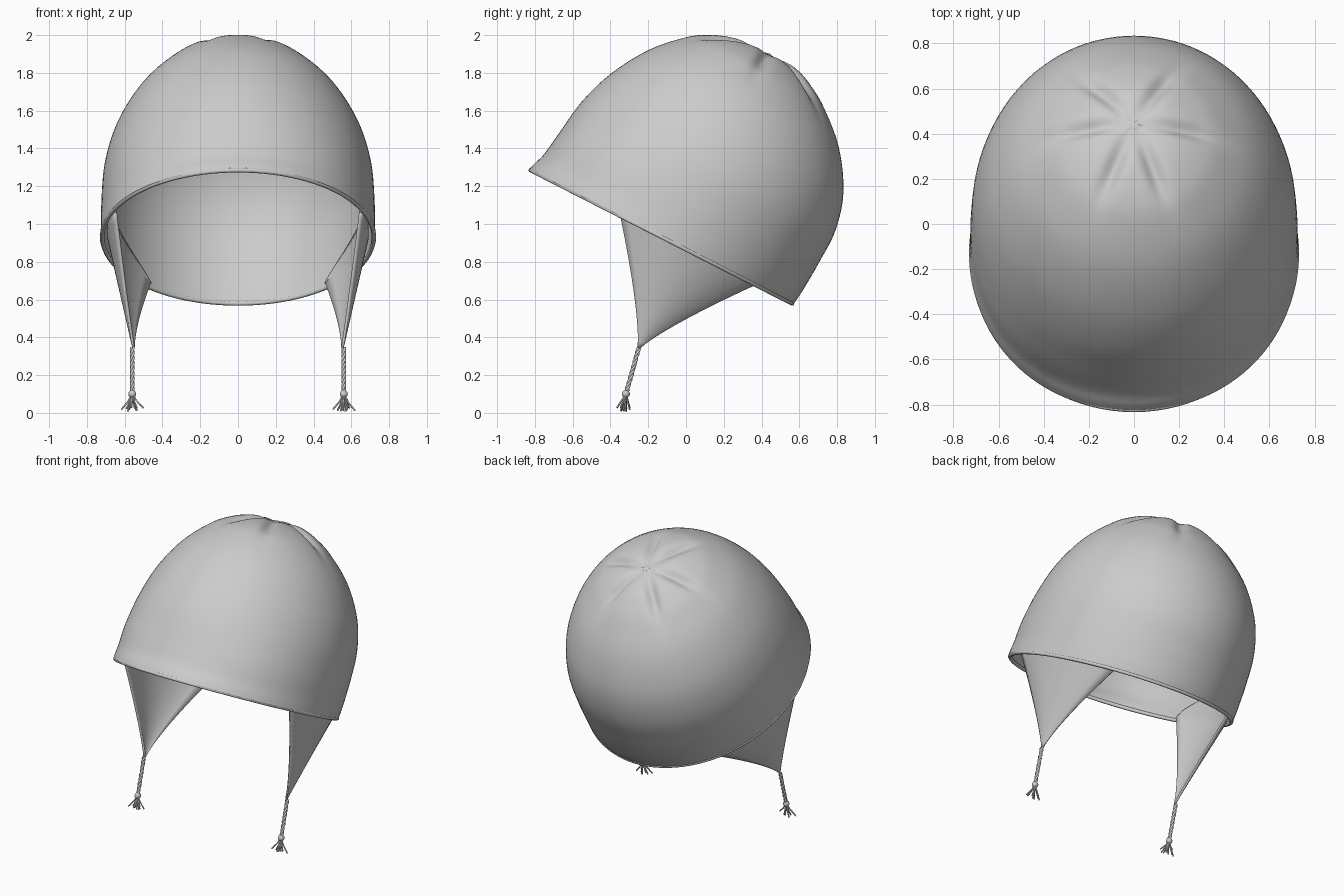
import bpy, bmesh, math, random
from mathutils import Vector

if "Cube" in bpy.data.objects:
    bpy.data.objects.remove(bpy.data.objects["Cube"])

random.seed(4)
TAU = 2 * math.pi
# Tilted frame of the brim: x, u runs to the back, n runs up to the crown
CENTRE = Vector((0, -0.13, 0.932))
U = Vector((0, 0.891, -0.4545))
N = Vector((0, 0.4545, 0.891))


def world(x, u, n):
    return CENTRE + Vector((x, 0, 0)) + U * u + N * n


def spline(rows, steps):
    """Catmull-Rom through rows of numbers."""
    out = []
    for i in range(len(rows) - 1):
        p0, p1 = rows[max(i - 1, 0)], rows[i]
        p2, p3 = rows[i + 1], rows[min(i + 2, len(rows) - 1)]
        for k in range(steps):
            t = k / steps
            out.append([0.5 * (2 * b + (c - a) * t + (2 * a - 5 * b + 4 * c - d) * t * t
                               + (3 * b - a - 3 * c + d) * t ** 3)
                        for a, b, c, d in zip(p0, p1, p2, p3)])
    out.append(list(rows[-1]))
    return out


def surface(name, grid, closed, pole=None, thickness=0.0, outward=None):
    bm = bmesh.new()
    vs = [[bm.verts.new(p) for p in row] for row in grid]
    cols = len(grid[0])
    for a, b in zip(vs, vs[1:]):
        for j in range(cols if closed else cols - 1):
            k = (j + 1) % cols
            bm.faces.new((a[j], a[k], b[k], b[j]))
    if pole is not None:
        top = bm.verts.new(pole)
        for j in range(cols):
            bm.faces.new((vs[-1][j], vs[-1][(j + 1) % cols], top))
    bm.normal_update()
    f = bm.faces[:][len(bm.faces) // 2]
    if outward is not None and f.normal.dot(f.calc_center_median() - outward) < 0:
        bmesh.ops.reverse_faces(bm, faces=bm.faces[:])
    me = bpy.data.meshes.new(name)
    bm.to_mesh(me)
    bm.free()
    me.shade_smooth()
    ob = bpy.data.objects.new(name, me)
    bpy.context.collection.objects.link(ob)
    if thickness:
        mod = ob.modifiers.new("thickness", 'SOLIDIFY')
        mod.thickness = thickness
        mod.offset = -1
    return ob


def tube(name, paths, radius, cyclic=False, sides=2):
    cu = bpy.data.curves.new(name, 'CURVE')
    cu.dimensions = '3D'
    cu.bevel_depth = radius
    cu.bevel_resolution = sides
    cu.use_fill_caps = True
    for pts in paths:
        sp = cu.splines.new('POLY')
        sp.points.add(len(pts) - 1)
        for p, co in zip(sp.points, pts):
            p.co = (*co, 1)
        sp.use_cyclic_u = cyclic
        sp.use_smooth = True
    ob = bpy.data.objects.new(name, cu)
    bpy.context.collection.objects.link(ob)


# Dome: height, front reach, back reach, half width
profile = [(0, -.785, .783, .728), (.04, -.775, .79, .727), (.11, -.752, .797, .725),
           (.26, -.73, .805, .722), (.45, -.70, .805, .705), (.65, -.63, .75, .648),
           (.85, -.51, .62, .535), (1.0, -.364, .455, .39), (1.07, -.255, .345, .285),
           (1.115, -.13, .245, .18), (1.134, -.01, .15, .085), (1.137, .05, .09, .02)]
FOLDS = [math.radians(a) for a in (60, 130, 183, 357, 246, 292)]


def dome_point(row, a):
    n, f, b, w = row
    # slightly squarer front corners low on the dome
    k = 1
    if math.sin(a) < 0:
        k += .025 * math.sin(2 * a) ** 2 * math.exp(-((n - .2) / .2) ** 2)
    x, u = k * w * math.cos(a), (f + b) / 2 + k * (b - f) / 2 * math.sin(a)
    # gathered folds around the crown
    dx, du = x, u - 0.07
    r = math.hypot(dx, du)
    th = math.atan2(du, dx)
    fade = min(1, r / 0.2) * math.exp(-(max(r - 0.24, 0) / 0.13) ** 2)
    dent = 0.012 * math.exp(-(r / 0.13) ** 2)
    for g in FOLDS:
        d = (th - g + math.pi) % TAU - math.pi
        if abs(d) < 1.2:
            dent += 0.032 * fade * math.exp(-(r * math.sin(d) / 0.036) ** 2)
    p = Vector((x, u, n))
    p -= (p - Vector((0, 0.04, 0.4))).normalized() * dent
    return world(*p)


SEG = 112
grid = [[dome_point(row, TAU * j / SEG) for j in range(SEG)] for row in spline(profile, 5)]
surface("hat_dome", grid, True, world(0, .07, 1.124), 0.018, CENTRE + N * 0.3)

# Rolled brim edge
tube("brim_edge", [[world(.719 * math.cos(TAU * i / 96), .776 * math.sin(TAU * i / 96), 0)
                    for i in range(96)]], 0.012, True, 3)

for side, sx in (("right", 1), ("left", -1)):
    # Ear flap: arched tab inside the dome, tapering below the brim to the cord
    tip = Vector((sx * .56, -.25, .345))

    def brim(s, n=.012):
        u = -.255 + .825 * s
        return world(sx * .692 * math.sqrt(1 - (u / .775) ** 2), u, n)

    mid = brim(.5)
    flap = [[brim(j / 16, .012 + h * .05 * math.sin(math.pi * j / 16) ** .7)
             for j in range(17)] for h in (4, 3, 2, 1)]
    for row in flap:    # pinch-free ends for the arched tab
        row[0], row[-1] = row[0] + N * .004, row[-1] + N * .004
    for i in range(19):
        t = i / 18
        base = mid.lerp(tip, t)
        k = .02 + .98 * (1 - t) ** 1.17
        flap.append([base + (brim(j / 16) - mid) * k for j in range(17)])
    surface("ear_flap_" + side, flap, False, None, 0.014, Vector((0, -.1, .7)))

    # Twisted cord
    end = Vector((sx * .56, -.318, .10))
    axis = (end - tip).normalized()
    e1 = Vector((1, 0, 0))
    e2 = axis.cross(e1)
    strands = []
    for s in range(3):
        pts = []
        for i in range(49):
            a = TAU * (i / 48 * 3 + s / 3)
            pts.append(tip.lerp(end, i / 48) + (e1 * math.cos(a) + e2 * math.sin(a)) * .006)
        strands.append(pts)
    tube("cord_" + side, strands, .007)

    # Knot
    bpy.ops.mesh.primitive_uv_sphere_add(segments=16, ring_count=10, radius=.021, location=end)
    knot = bpy.context.object
    knot.name = "knot_" + side
    bpy.ops.object.shade_smooth()

    # Frayed tassel threads
    threads = []
    for i in range(11):
        a = TAU * i / 11
        spread = random.uniform(.02, .04) if i % 3 else .06
        low = Vector((end.x + spread * math.cos(a), end.y - .015 + .6 * spread * math.sin(a),
                      random.uniform(.005, .03)))
        bend = end.lerp(low, .5) + Vector((-.1 * spread * math.cos(a), 0, 0))
        threads.append([end, bend, low])
    tube("tassel_" + side, threads, .0045, False, 1)
